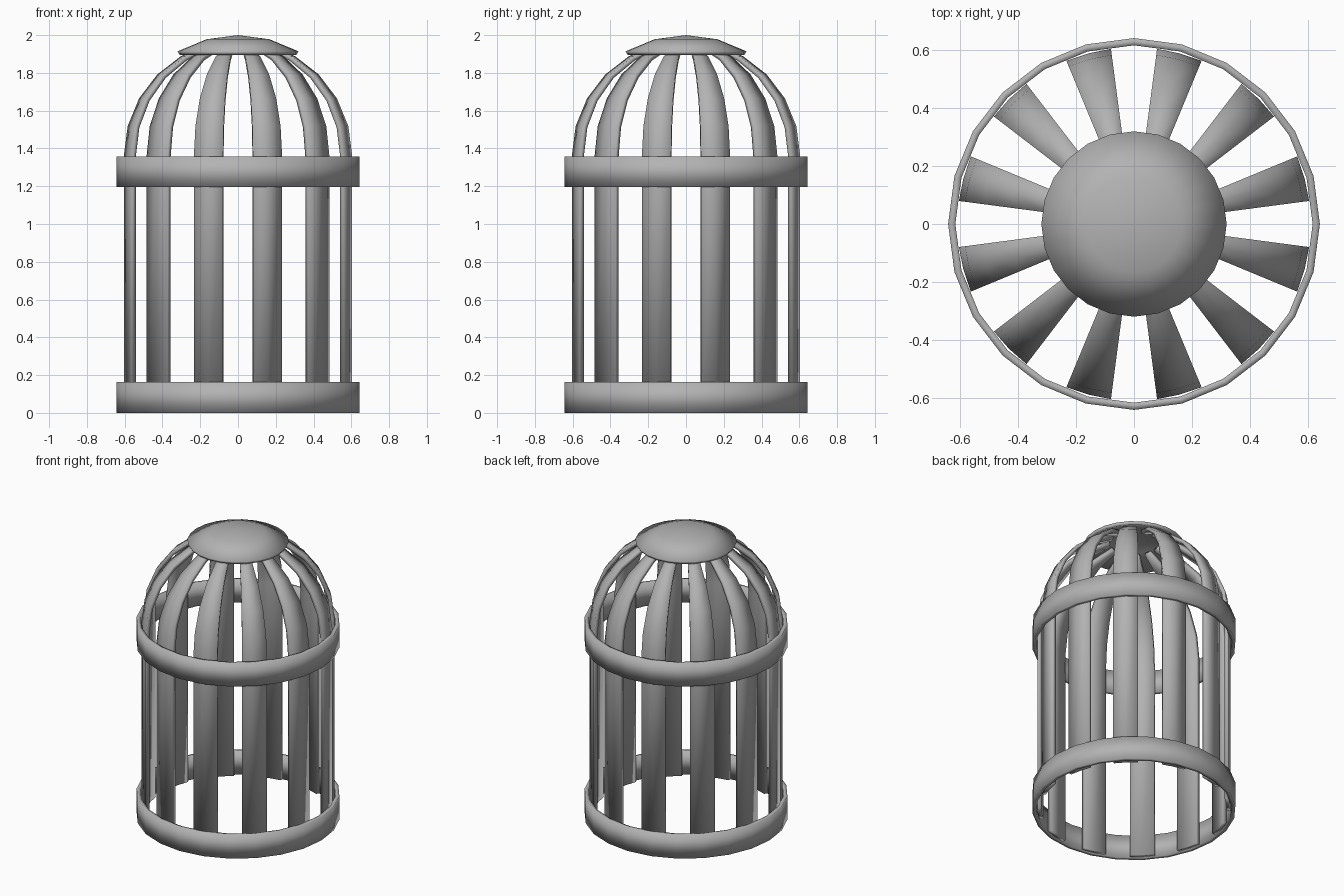
import bpy, bmesh
from math import sin, cos, radians

if "Cube" in bpy.data.objects:
    bpy.data.objects.remove(bpy.data.objects["Cube"])

SPRING = 1.36   # height where the dome begins

grey = bpy.data.materials.new("dark_grey")
grey.diffuse_color = (0.45, 0.45, 0.45, 1)
grey.use_nodes = True
grey.node_tree.nodes["Principled BSDF"].inputs["Base Color"].default_value = grey.diffuse_color


def sweep(name, profile, angles, full):
    """Revolve a closed (r, z) profile through the given angles."""
    bm = bmesh.new()
    loops = [[bm.verts.new((r * cos(a), r * sin(a), z)) for r, z in profile]
             for a in map(radians, angles)]
    n, k = len(profile), len(loops)
    for i in range(k if full else k - 1):
        a, b = loops[i], loops[(i + 1) % k]
        for j in range(n):
            bm.faces.new((a[j], b[j], b[(j + 1) % n], a[(j + 1) % n]))
    if not full:
        # end walls as quads across the thickness (profile = outer + reversed inner)
        for lp in (loops[0], loops[-1]):
            for j in range(n // 2 - 1):
                bm.faces.new((lp[j], lp[j + 1], lp[n - 2 - j], lp[n - 1 - j]))
    bmesh.ops.remove_doubles(bm, verts=bm.verts, dist=1e-5)
    bmesh.ops.dissolve_degenerate(bm, edges=bm.edges, dist=1e-6)
    bmesh.ops.recalc_face_normals(bm, faces=bm.faces)
    for f in bm.faces:
        f.smooth = True     # soft shading across every edge
    me = bpy.data.meshes.new(name)
    bm.to_mesh(me)
    bm.free()
    me.materials.append(grey)
    ob = bpy.data.objects.new(name, me)
    bpy.context.collection.objects.link(ob)
    return ob


def arc(r, degs):
    return [(r * cos(radians(d)), SPRING + r * sin(radians(d))) for d in degs]


circle = [15 * i for i in range(24)]
OUT, INN = 0.642, 0.617

# two hoops
for name, z0, z1 in (("base_ring", 0.0, 0.163), ("upper_ring", 1.197, 1.357)):
    sweep(name, [(OUT, z0), (OUT, z1), (INN, z1), (INN, z0)], circle, True)

# twelve flat bars bending into the dome and tucking under the cap
outer = [(0.61, 0.005)] + arc(0.61, range(0, 76, 15))
inner = [(0.585, 0.005)] + arc(0.585, range(0, 76, 15))
for i in range(12):
    c = 15 + 30 * i
    sweep(f"bar_{i + 1}", outer + inner[::-1], [c - 7.5, c, c + 7.5], False)

# shallow domed cap
top = arc(0.64, (60, 75)) + [(0.0, 2.0)]
under = [(0.0, SPRING + INN)] + arc(INN, (75, 60))
sweep("top_cap", top + under, circle, True)
